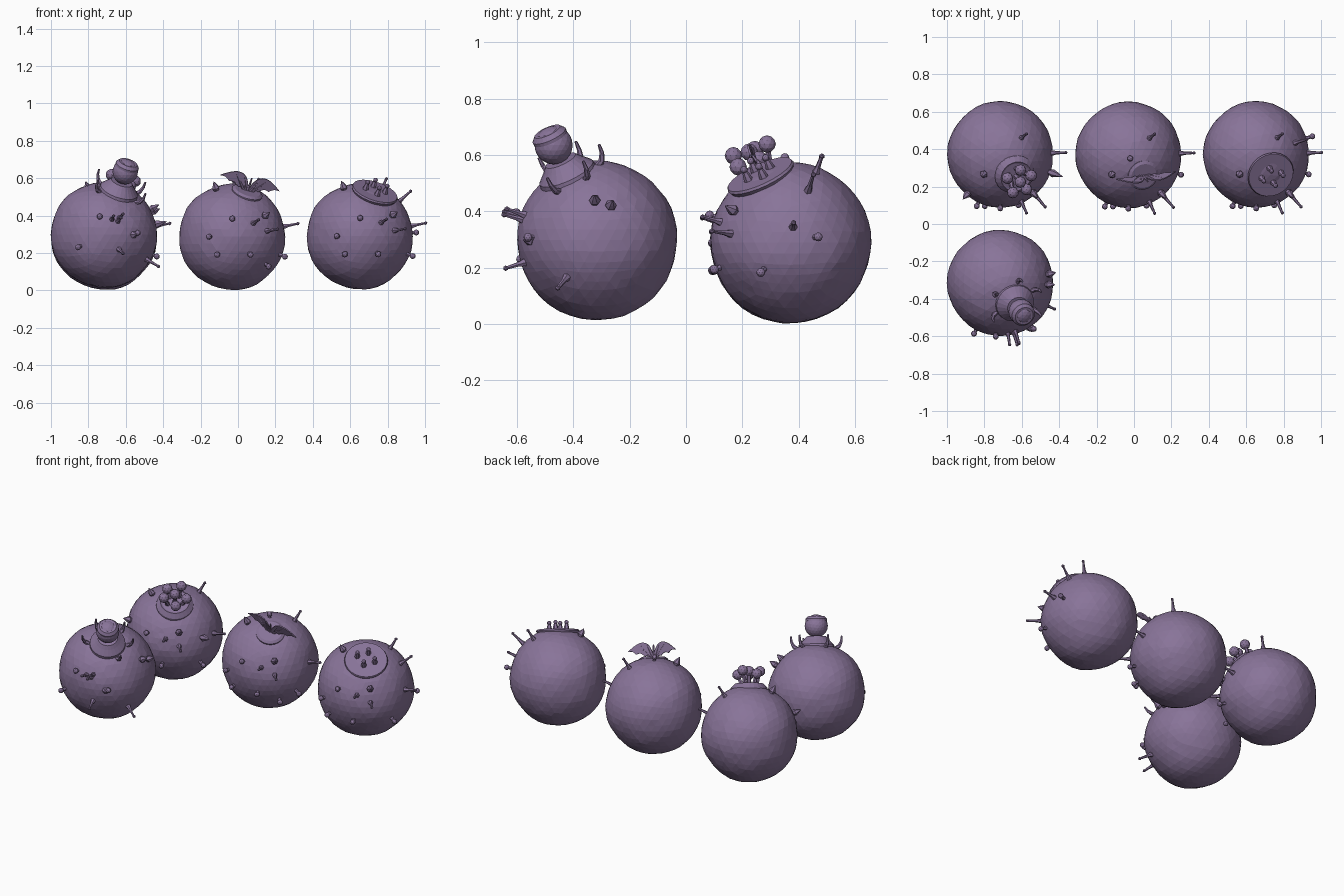
import bpy, bmesh, math, random
from mathutils import Vector, Matrix

if "Cube" in bpy.data.objects:
    bpy.data.objects.remove(bpy.data.objects["Cube"])

random.seed(4)
R = 0.284
AXIS = Vector((0.29, -0.40, 0.87)).normalized()      # direction of the main feature
U = (Vector((1, 0, 0)) - AXIS * AXIS.x).normalized()
V = AXIS.cross(U)

purple = bpy.data.materials.new("dusty purple")
purple.diffuse_color = (0.25, 0.175, 0.32, 1)
purple.use_nodes = True
purple.node_tree.nodes["Principled BSDF"].inputs["Base Color"].default_value = purple.diffuse_color


def finish(bm, name):
    bmesh.ops.recalc_face_normals(bm, faces=bm.faces)
    me = bpy.data.meshes.new(name)
    bm.to_mesh(me)
    bm.free()
    ob = bpy.data.objects.new(name, me)
    me.materials.append(purple)
    bpy.context.collection.objects.link(ob)
    return ob


def lathe(bm, base, direction, profile, sides=6):
    """Revolve (radius, height) pairs around a direction, closing both ends."""
    mat = Matrix.Translation(base) @ direction.to_track_quat('Z', 'Y').to_matrix().to_4x4()
    rings = []
    for r, h in profile:
        rings.append([bm.verts.new(mat @ Vector((r * math.cos(a), r * math.sin(a), h)))
                      for a in (2 * math.pi * i / sides for i in range(sides))])
    for lo, hi in zip(rings, rings[1:]):
        for i in range(sides):
            j = (i + 1) % sides
            bm.faces.new((lo[i], lo[j], hi[j], hi[i]))
    bm.faces.new(rings[0][::-1])
    bm.faces.new(rings[-1])


def ball(bm, centre, radius, sub=2):
    bmesh.ops.create_icosphere(bm, subdivisions=sub, radius=radius,
                               matrix=Matrix.Translation(centre))


def stalk(bm, root, tip, r0, r1):
    lathe(bm, root, (tip - root).normalized(), [(r0, 0), (r1, (tip - root).length)])


def feature(c, u, v, h):
    return c + U * u + V * v + AXIS * h


def collar(c, name, profile):
    bm = bmesh.new()
    lathe(bm, c, AXIS, profile, 24)
    finish(bm, name)


def body(c, name):
    bm = bmesh.new()
    ball(bm, (0, 0, 0), R, 4)
    # gentle lumps
    for v in bm.verts:
        p = v.co / R
        k = math.sin(5 * p.x + c.x * 9) * math.sin(4 * p.y + 1) + math.sin(6 * p.z + 3 * p.x + c.y)
        v.co *= 1 + 0.007 * k + random.uniform(-0.005, 0.005)
        v.co += c
    finish(bm, name)


LENGTH = {'knob': 0.03, 'pin': 0.07, 'thorn': 0.05}


def growth(bm, c, kind, tip):
    """Stalk with its tip offset given; a missing coordinate lies on the near side."""
    if None in tip:
        i = tip.index(None)
        rest = sum(t * t for t in tip if t is not None)
        val = math.sqrt(max((R + LENGTH[kind]) ** 2 - rest, 0))
        tip = [(-val if i == 1 else val) if t is None else t for t in tip]
    d = Vector(tip)
    h = max(d.length - R, 0.03) + 0.01
    d.normalize()
    base = c + d * (R - 0.01)
    if kind == 'knob':
        stalk(bm, base, base + d * h * 0.7, 0.012, 0.008)
        ball(bm, base + d * (h - 0.01), 0.016)
    elif kind == 'pin':
        lathe(bm, base, d, [(0.017, 0), (0.009, h * 0.4), (0.006, h)])
        ball(bm, base + d * h, 0.010, 1)
    else:
        lathe(bm, base, d, [(0.012, 0), (0.021, h * 0.35), (0.013, h * 0.65), (0.001, h)])


# growth layout shared by the three back spheres, and one for the front sphere
N = None
SHARED = {
    'thorn': [(-.10, -.12, N), (.20, N, .13)],
    'pin': [(.14, .11, N), (.35, .01, .07), (.24, -.28, .04), (.14, N, .09)],
    'knob': [(-.13, N, 0), (0, N, .10), (-.085, N, -.10), (.10, N, -.10), (.29, -.11, -.11)]}
BULB = {
    'thorn': [(N, -.01, .16), (N, .055, .14), (.17, -.26, 0)],
    'pin': [(.29, -.14, -.17), (.05, -.33, .10), (.10, -.32, .11), (.10, N, -.10), (.09, N, .09)],
    'knob': [(-.025, N, .10), (-.145, -.28, -.07), (.185, N, .01)]}

CENTRES = {"cluster": Vector((-0.715, 0.372, 0.288)), "wing": Vector((-0.03, 0.37, 0.287)),
           "disc": Vector((0.653, 0.372, 0.290)), "bulb": Vector((-0.715, -0.315, 0.298))}

# bodies and the small growths on them
for name, c in CENTRES.items():
    body(c, name + "_body")
    bm = bmesh.new()
    for kind, tips in (BULB if name == "bulb" else SHARED).items():
        for tip in tips:
            growth(bm, c, kind, tip)
    if name == "disc":
        growth(bm, c, 'pin', (.27, .08, .24))
        growth(bm, c, 'knob', (.31, .10, .02))
    elif name == "wing":
        growth(bm, c, 'knob', (.01, -.02, N))
        growth(bm, c, 'knob', (.20, -.18, -.165))
    elif name == "cluster":
        growth(bm, c, 'thorn', (-.20, -.24, .12))
        growth(bm, c, 'thorn', (.335, -.12, .08))
    finish(bm, name + "_growths")

# cluster: raised collar with round heads on stalks
c = CENTRES["cluster"]
collar(c, "cluster_collar", [(0.112, 0.24), (0.108, 0.27), (0.085, 0.295), (0.075, 0.29)])
bm = bmesh.new()
for i in range(6):
    a = i * 2 * math.pi / 5 + 0.3
    r = 0.07 if i < 5 else 0.0
    u, v = r * math.cos(a), r * math.sin(a)
    tip = feature(c, u, v, 0.35 + 0.02 * (i % 2))
    stalk(bm, feature(c, 0.6 * u, 0.6 * v, 0.28), tip, 0.014, 0.009)
    ball(bm, tip, 0.031)
finish(bm, "cluster_heads")

# wing: flush collar with a pair of thin scalloped wings
c = CENTRES["wing"]
collar(c, "wing_collar", [(0.085, 0.25), (0.085, 0.275), (0.07, 0.285)])
steps = [i / 18 for i in range(19)]
outline = [(0.165 * t, 0.096 * math.sin(0.85 * math.pi * t ** 0.6)) for t in steps]
outline += [(0.165 * t, 0.04 * t + 0.012 * abs(math.sin(3 * math.pi * t))) for t in steps[16:0:-1]]
for side, label in ((-1, "left"), (1, "right")):
    bm = bmesh.new()
    bm.faces.new([bm.verts.new(feature(c, side * u, 0.12 * u, 0.277 + h)) for u, h in outline])
    mod = finish(bm, label + "_wing").modifiers.new("thickness", 'SOLIDIFY')
    mod.thickness = 0.007
    mod.offset = 0
bm = bmesh.new()
for i in range(-2, 3):
    s = 0.043 * i
    stalk(bm, feature(c, s * 0.2, 0, 0.275), feature(c, s, 0.12 * abs(s), 0.36), 0.009, 0.004)
finish(bm, "wing_ribs")

# disc: flat plate with short knobbed spikes
c = CENTRES["disc"]
collar(c, "flat_disc", [(0.115, 0.245), (0.128, 0.268), (0.124, 0.277)])
bm = bmesh.new()
for i in range(4):
    a = i * math.pi / 2 + 0.2
    root = feature(c, 0.055 * math.cos(a), 0.045 * math.sin(a), 0.27)
    lathe(bm, root, AXIS, [(0.018, 0), (0.014, 0.025), (0.007, 0.05)])
    ball(bm, root + AXIS * 0.05, 0.013)
finish(bm, "disc_spikes")

# bulb: stepped collar with a large round head and curved horns
c = CENTRES["bulb"]
collar(c, "bulb_collar", [(0.108, 0.245), (0.104, 0.275), (0.075, 0.305), (0.058, 0.325)])
bm = bmesh.new()
ball(bm, feature(c, 0, 0, 0.387), 0.068, 3)
finish(bm, "bulb_head")
collar(c, "bulb_cap_band", [(0.064, 0.415), (0.064, 0.427), (0.05, 0.443)])
bm = bmesh.new()
for a in (0.5, 1.4, 2.6, 3.6, 5.8):
    out = U * math.cos(a) + V * math.sin(a)
    p = c + out * 0.11 + AXIS * 0.25
    for i in range(3):                                # three bending segments
        d = (AXIS * (0.6 + 0.35 * i) + out * (0.8 - 0.35 * i)).normalized()
        w = 0.014 - 0.003 * i
        stalk(bm, p, p + d * 0.032, w, w - 0.003)
        p = p + d * 0.03
finish(bm, "bulb_horns")
